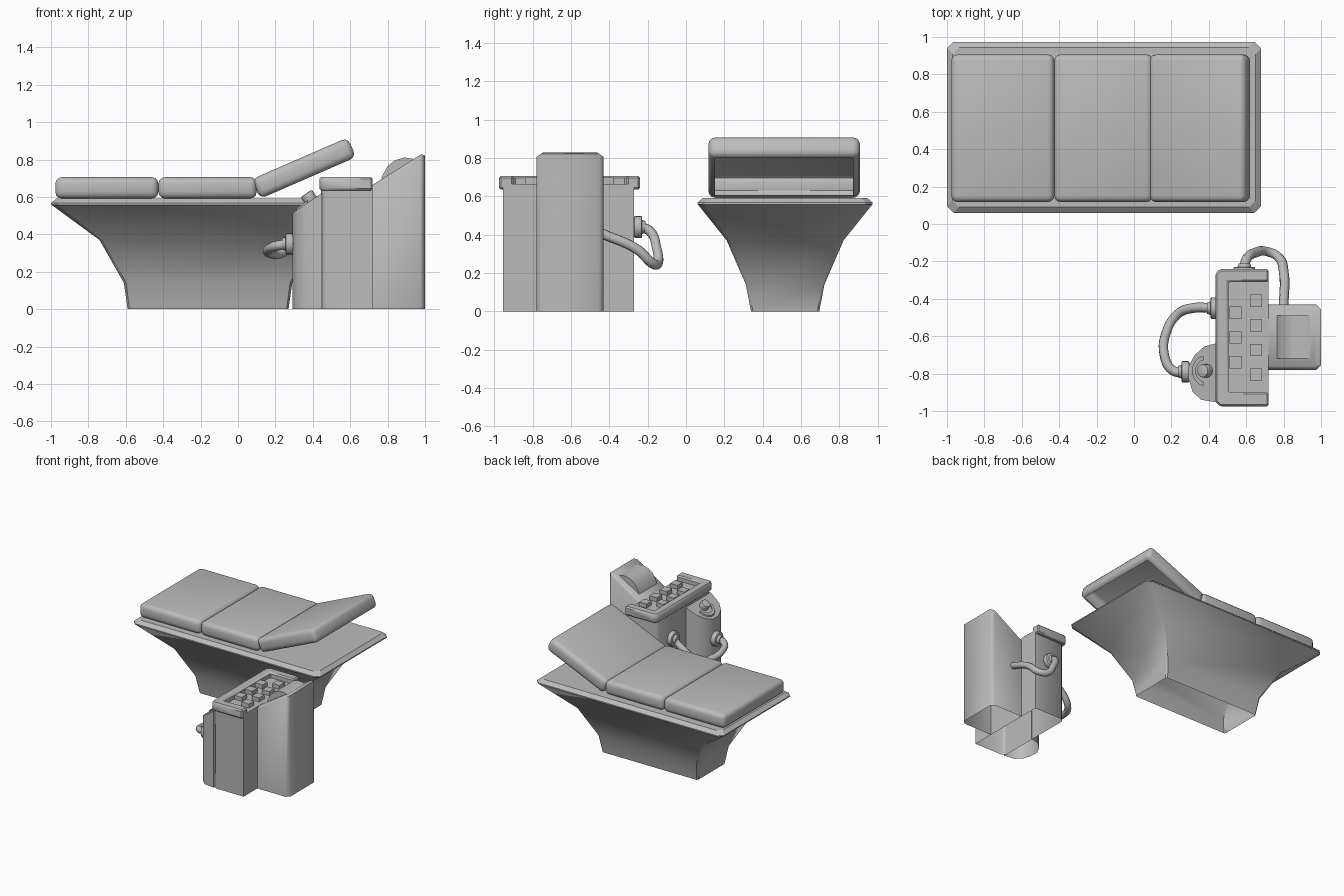
import bpy, bmesh, math
from mathutils import Vector, Matrix

if "Cube" in bpy.data.objects:
    bpy.data.objects.remove(bpy.data.objects["Cube"])

grey = bpy.data.materials.new("plain_grey")
grey.use_nodes = True
grey.diffuse_color = (0.5, 0.5, 0.5, 1)
grey.node_tree.nodes["Principled BSDF"].inputs["Base Color"].default_value = (0.5, 0.5, 0.5, 1)


def activate(ob):
    bpy.ops.object.select_all(action='DESELECT')
    ob.select_set(True)
    bpy.context.view_layer.objects.active = ob


def finish(name, bm, angle=35, bevel=0, segments=2):
    bmesh.ops.recalc_face_normals(bm, faces=bm.faces)
    me = bpy.data.meshes.new(name)
    bm.to_mesh(me)
    bm.free()
    me.materials.append(grey)
    ob = bpy.data.objects.new(name, me)
    bpy.context.collection.objects.link(ob)
    activate(ob)
    if bevel:
        mod = ob.modifiers.new("Bevel", 'BEVEL')
        mod.width, mod.segments, mod.limit_method = bevel, segments, 'ANGLE'
        bpy.ops.object.modifier_apply(modifier=mod.name)
    bpy.ops.object.shade_smooth_by_angle(angle=math.radians(angle))
    return ob


def loft(name, rings, bottom=True, top=True, **kw):
    bm = bmesh.new()
    rows = [[bm.verts.new(p) for p in ring] for ring in rings]
    n = len(rows[0])
    for a, b in zip(rows, rows[1:]):
        for i in range(n):
            j = (i + 1) % n
            bm.faces.new((a[i], a[j], b[j], b[i]))
    if bottom:
        bm.faces.new(rows[0][::-1])
    if top:
        bm.faces.new(rows[-1])
    return finish(name, bm, **kw)


def prism(name, outline, z0, z1, **kw):
    return loft(name, [[(x, y, z) for x, y in outline] for z in (z0, z1)], **kw)


def octagon(x0, x1, y0, y1, c):
    return [(x0 + c, y0), (x1 - c, y0), (x1, y0 + c), (x1, y1 - c),
            (x1 - c, y1), (x0 + c, y1), (x0, y1 - c), (x0, y0 + c)]


def box(name, lo, hi, **kw):
    return prism(name, [(lo[0], lo[1]), (hi[0], lo[1]), (hi[0], hi[1]), (lo[0], hi[1])],
                 lo[2], hi[2], **kw)


def disc(name, centre, axis, radius, depth, tip=None, **kw):
    bm = bmesh.new()
    rot = Vector((0, 0, 1)).rotation_difference(Vector(axis)).to_matrix().to_4x4()
    bmesh.ops.create_cone(bm, cap_ends=True, segments=16, radius1=radius,
                          radius2=radius if tip is None else tip, depth=depth,
                          matrix=Matrix.Translation(centre) @ rot)
    return finish(name, bm, **kw)


def hose(name, points, radius):
    cu = bpy.data.curves.new(name, 'CURVE')
    cu.dimensions, cu.bevel_depth, cu.bevel_resolution, cu.resolution_u = '3D', radius, 2, 5
    sp = cu.splines.new('BEZIER')
    sp.bezier_points.add(len(points) - 1)
    for bp, p in zip(sp.bezier_points, points):
        bp.co = p
        bp.handle_left_type = bp.handle_right_type = 'AUTO'
    cu.materials.append(grey)
    ob = bpy.data.objects.new(name, cu)
    bpy.context.collection.objects.link(ob)
    activate(ob)
    bpy.ops.object.convert(target='MESH')
    bpy.ops.object.shade_smooth()


# Bed pedestal: flared, hollow underneath
cx, cy = -0.16, 0.517
pedestal = []
for hx, hy, z, c in ((0.43, 0.178, 0, 0.01), (0.45, 0.205, 0.14, 0.012),
                     (0.58, 0.305, 0.37, 0.02), (0.84, 0.457, 0.56, 0.035)):
    pedestal.append([(x, y, z) for x, y in octagon(cx - hx, cx + hx, cy - hy, cy + hy, c)])
loft("bed_pedestal", pedestal, bottom=False, top=False, angle=40)

# Bed top slab with a sloped rim
rim = []
for inset, z in ((0, 0.558), (0, 0.567), (0.03, 0.592)):
    rim.append([(x, y, z) for x, y in
                octagon(-1 + inset, 0.68 - inset, 0.06 + inset, 0.974 - inset, 0.035)])
loft("bed_top", rim, angle=20)


# Cushions: rounded shells, the last one tilted up as a backrest
def cushion(name, x0, x1, is_open=False):
    ob = box(name, (x0, 0.117, 0.592), (x1, 0.907, 0.706), bevel=0.035, segments=3)
    if is_open:
        bm = bmesh.new()
        bm.from_mesh(ob.data)
        low = [f for f in bm.faces if f.normal.z < -0.99]
        bmesh.ops.delete(bm, geom=low, context='FACES')
        bm.to_mesh(ob.data)
        bm.free()
    return ob


cushion("foot_cushion", -0.977, -0.426)
cushion("middle_cushion", -0.426, 0.1)
back = cushion("backrest_cushion", 0.1, 0.66, True)
pivot = Vector((0.118, 0, 0.59))
back.data.transform(Matrix.Translation(pivot) @ Matrix.Rotation(math.radians(-23.5), 4, 'Y')
                    @ Matrix.Translation(-Vector((0.1, 0, 0.592))))

# Console column, hollow underneath
prism("console_column", [(0.72, -0.955), (0.47, -0.955), (0.445, -0.93), (0.445, -0.295),
                         (0.47, -0.27), (0.72, -0.27)], 0, 0.665, bottom=False, angle=60)

# C-shaped frame around the keypad
prism("keypad_frame", [(0.72, -0.975), (0.46, -0.975), (0.435, -0.95), (0.435, -0.265),
                       (0.46, -0.24), (0.72, -0.24), (0.72, -0.31), (0.505, -0.31),
                       (0.505, -0.9), (0.72, -0.9)], 0.635, 0.706, bevel=0.01, segments=1)

# Keypad buttons in two staggered columns
for x, y0, count in ((0.543, -0.475, 3), (0.652, -0.41, 4)):
    for i in range(count):
        y = y0 - 0.132 * i
        box("keypad_button", (x - 0.033, y - 0.033, 0.66), (x + 0.033, y + 0.033, 0.698))


# Screen tower with slanted top, hollow underneath
def slant(x):
    return 0.665 + (x - 0.72) * 0.63


side = [(0.72, -0.78), (0.975, -0.78), (1, -0.755), (1, -0.455), (0.975, -0.43), (0.72, -0.43)]
crown = [(0.72, -0.76), (0.965, -0.76), (0.98, -0.745), (0.98, -0.465), (0.965, -0.45), (0.72, -0.45)]
loft("screen_tower", [[(x, y, 0) for x, y in side],
                      [(x, y, slant(x) - 0.02) for x, y in side],
                      [(x, y, slant(x)) for x, y in crown]], bottom=False, angle=50)

# Bulging screen
arc = [(0.757, 0.66), (0.77, 0.71), (0.8, 0.765), (0.84, 0.797), (0.89, 0.811),
       (0.945, 0.803), (0.945, 0.7)]
loft("screen", [[(x, y, z) for x, z in arc] for y in (-0.72, -0.49)], angle=40)

# Side pod with slanted top
pod = [(0.45, -0.635), (0.375, -0.655), (0.325, -0.7), (0.292, -0.76), (0.292, -0.83),
       (0.315, -0.9), (0.36, -0.94), (0.45, -0.955)]


def pod_top(x):
    return 0.515 + (x - 0.292) * 0.68


loft("side_pod", [[(x, y, 0) for x, y in pod],
                  [(x, y, pod_top(x)) for x, y in pod]], bottom=False, angle=50)

# Dial ridge and knob on the pod
normal = Vector((-0.56, 0, 0.83))
ridge = []
for r in (0.075, 0.055):
    steps = range(9) if r > 0.06 else reversed(range(9))
    for i in steps:
        a = math.radians(100 + 20 * i)
        ridge.append((0.385 + r * math.cos(a), -0.785 + 1.1 * r * math.sin(a)))
loft("dial_ridge", [[(x, y, pod_top(x) + h) for x, y in ridge] for h in (-0.01, 0.012)])
foot = Vector((0.39, -0.785, pod_top(0.39)))
disc("dial_knob", foot + normal * 0.015, normal, 0.036, 0.06, bevel=0.008)

# Hose sockets
for name, p, axis in (("pod_socket", (0.275, -0.79, 0.35), (-1, 0, 0)),
                      ("column_socket", (0.43, -0.45, 0.44), (-1, 0, 0)),
                      ("rear_socket", (0.59, -0.25, 0.44), (0, 1, 0))):
    disc(name, p, axis, 0.058, 0.042, bevel=0.008)
    disc(name + "_collar", Vector(p) + Vector(axis) * 0.025, axis, 0.04, 0.03, tip=0.03)

# Hoses
hose("pod_hose", [(0.28, -0.79, 0.35), (0.21, -0.785, 0.34), (0.162, -0.7, 0.32),
                  (0.172, -0.58, 0.3), (0.23, -0.485, 0.3), (0.31, -0.45, 0.36),
                  (0.43, -0.45, 0.44)], 0.026)
hose("rear_hose", [(0.59, -0.25, 0.44), (0.6, -0.19, 0.42), (0.65, -0.153, 0.33),
                   (0.71, -0.147, 0.25), (0.77, -0.175, 0.25), (0.8, -0.25, 0.32),
                   (0.8, -0.45, 0.41)], 0.026)
